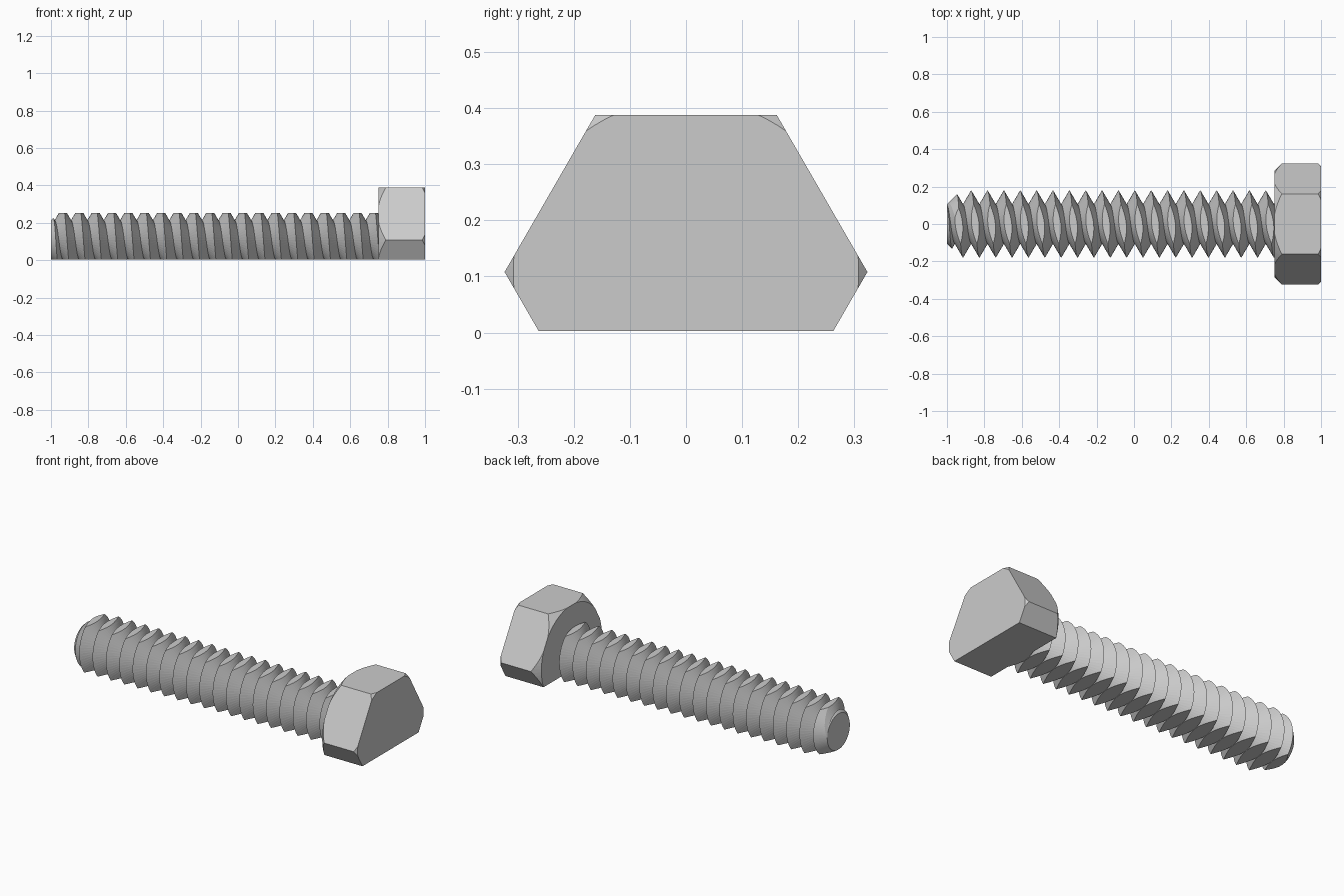
import bpy, bmesh, math
from mathutils import Vector

if "Cube" in bpy.data.objects:
    bpy.data.objects.remove(bpy.data.objects["Cube"])

AXIS_Z, FLOOR, SHAFT_TOP = 0.108, 0.003, 0.253
PITCH, R_CREST, R_ROOT = 0.0875, 0.18, 0.104
SEG = 64

steel = bpy.data.materials.new("grey_steel")
steel.diffuse_color = (0.6, 0.6, 0.6, 1)
steel.use_nodes = True
steel.node_tree.nodes["Principled BSDF"].inputs["Base Color"].default_value = steel.diffuse_color


def ring_point(x, r, a):
    # point on a circle around the bolt axis (counterclockwise seen from +x)
    return Vector((x, r * math.cos(a), AXIS_Z + r * math.sin(a)))


def make_object(name, bm):
    bmesh.ops.recalc_face_normals(bm, faces=bm.faces[:])
    mesh = bpy.data.meshes.new(name)
    bm.to_mesh(mesh)
    bm.free()
    mesh.materials.append(steel)
    obj = bpy.data.objects.new(name, mesh)
    bpy.context.collection.objects.link(obj)
    return obj


def lathe(profile, seg=96):
    # closed convex solid turned around the bolt axis
    bm = bmesh.new()
    rings = [[bm.verts.new(ring_point(x, r, 2 * math.pi * (i + 0.5) / seg))
              for i in range(seg)] for x, r in profile]
    for a, b in zip(rings, rings[1:]):
        for i in range(seg):
            j = (i + 1) % seg
            bm.faces.new((a[i], a[j], b[j], b[i]))
    bm.faces.new(rings[0])
    bm.faces.new(rings[-1])
    bmesh.ops.recalc_face_normals(bm, faces=bm.faces[:])
    return bm


def slice_off(bm, co, no):
    # remove everything on the normal side of a plane and close the cut
    bmesh.ops.bisect_plane(bm, geom=bm.verts[:] + bm.edges[:] + bm.faces[:],
                           plane_co=co, plane_no=no, clear_outer=True)
    rim = [e for e in bm.edges if e.is_boundary]
    bmesh.ops.holes_fill(bm, edges=rim, sides=0)


# hexagonal head: chamfered barrel sliced by six sides and the flat bottom
bm = lathe([(0.75, 0.283), (0.80, 0.333), (0.975, 0.333), (1.0, 0.308)])
for k in range(6):
    a = math.radians(90 + 60 * k)
    slice_off(bm, ring_point(0, 0.28, a), Vector((0, math.cos(a), math.sin(a))))
slice_off(bm, Vector((0, 0, FLOOR)), Vector((0, 0, -1)))
make_object("hex_head", bm)

# threaded shaft: sharp V helix, two vertices per pitch
bm = bmesh.new()
start, turns = -0.958 - 2 * PITCH, 24
crest, root = [], []
for i in range(SEG * turns + 1):
    a = 2 * math.pi * i / SEG
    x = start + PITCH * i / SEG
    crest.append(bm.verts.new(ring_point(x, R_CREST, a)))
    root.append(bm.verts.new(ring_point(x + PITCH / 2, R_ROOT, a)))
for i in range(SEG * (turns - 1)):
    n = i + SEG
    bm.faces.new((crest[i], crest[i + 1], root[i + 1], root[i]))
    bm.faces.new((root[i], root[i + 1], crest[n + 1], crest[n]))
bmesh.ops.delete(bm, geom=[v for v in bm.verts if not v.link_faces], context='VERTS')

# close both helix ends with a cone to the axis
tips = [bm.verts.new((x, 0, AXIS_Z)) for x in (start - 0.05, start + turns * PITCH + 0.05)]
for e in [e for e in bm.edges if e.is_boundary]:
    v, w = e.verts
    bm.faces.new((v, w, tips[0] if v.co.x < 0 else tips[1]))
bmesh.ops.triangulate(bm, faces=bm.faces[:])
shaft = make_object("threaded_shaft", bm)

# trimming envelope: pointed chamfer at the tip, flats above and below
bm = lathe([(-1.0, 0.106), (-0.80, 0.306), (0.765, 0.306)])
slice_off(bm, Vector((0, 0, FLOOR)), Vector((0, 0, -1)))
slice_off(bm, Vector((0, 0, SHAFT_TOP)), Vector((0, 0, 1)))
trim = make_object("shaft_trim", bm)
trim.hide_render = True

mod = shaft.modifiers.new("trim", 'BOOLEAN')
mod.operation = 'INTERSECT'
mod.solver = 'EXACT'
mod.object = trim
bpy.context.view_layer.objects.active = shaft
shaft.select_set(True)
bpy.ops.object.modifier_apply(modifier=mod.name)
bpy.data.objects.remove(trim)
